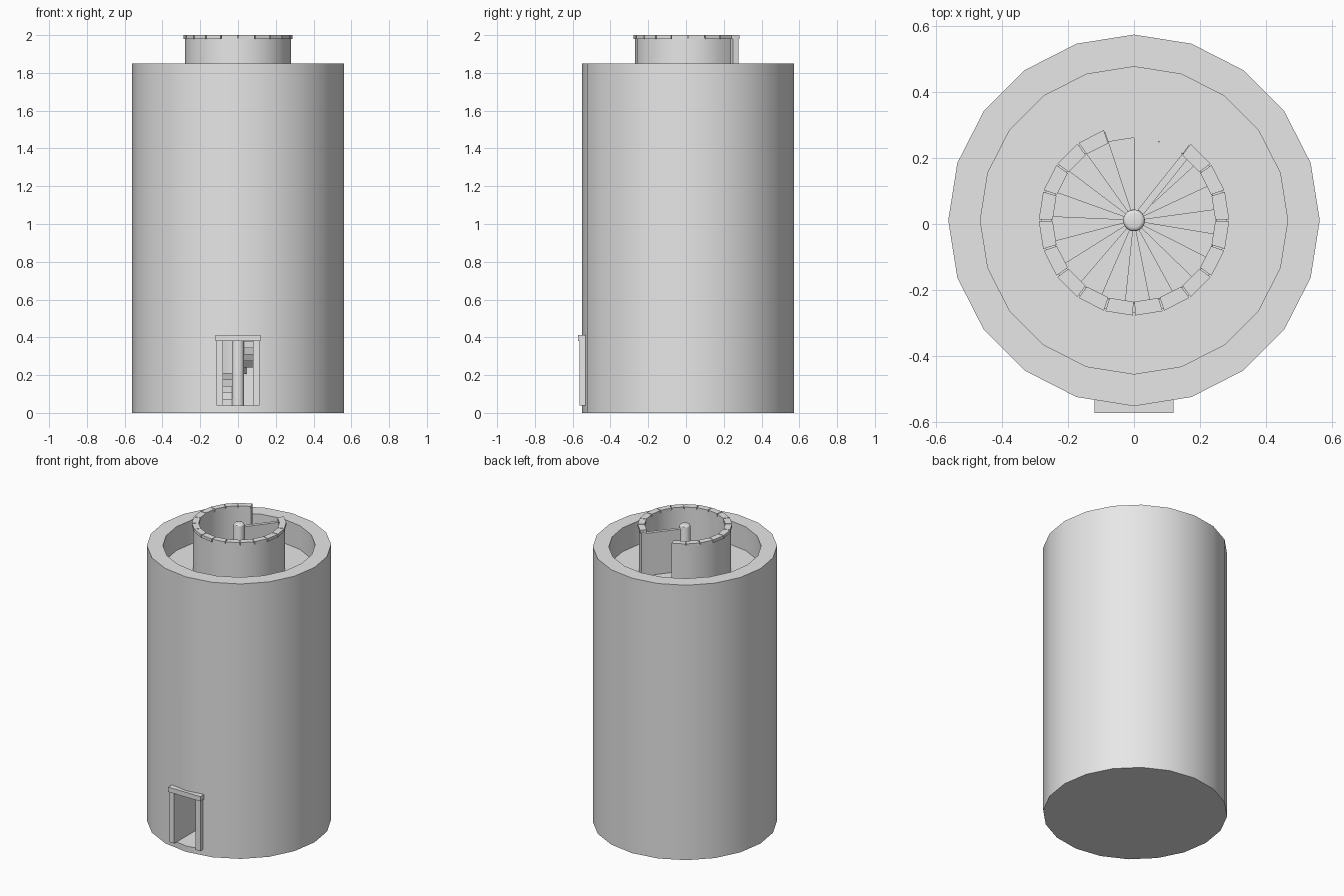
import bpy, bmesh, math

if "Cube" in bpy.data.objects:
    bpy.data.objects.remove(bpy.data.objects["Cube"])

CY = 0.011                      # tower axis offset in y
FLOOR, ROOF, RIM, TOP = 0.04, 1.69, 1.85, 2.0
SHAFT = 0.25

stone = bpy.data.materials.new("grey_stone")
stone.diffuse_color = (0.8, 0.8, 0.8, 1)
stone.use_nodes = True
stone.node_tree.nodes["Principled BSDF"].inputs["Base Color"].default_value = stone.diffuse_color


def polar(r, deg):
    a = math.radians(deg)
    return (r * math.cos(a), CY + r * math.sin(a))


def prism(name, pts, z0, z1, smooth=True):
    """Extrude a counter-clockwise outline from z0 to z1."""
    bm = bmesh.new()
    lo = [bm.verts.new((x, y, z0)) for x, y in pts]
    hi = [bm.verts.new((x, y, z1)) for x, y in pts]
    n = len(pts)
    bm.faces.new(lo[::-1])
    bm.faces.new(hi)
    for i in range(n):
        j = (i + 1) % n
        bm.faces.new((lo[i], lo[j], hi[j], hi[i]))
    bmesh.ops.recalc_face_normals(bm, faces=bm.faces)
    me = bpy.data.meshes.new(name)
    bm.to_mesh(me)
    bm.free()
    me.materials.append(stone)
    ob = bpy.data.objects.new(name, me)
    bpy.context.collection.objects.link(ob)
    if smooth:
        soften(ob)
    return ob


def soften(ob):
    bpy.ops.object.select_all(action='DESELECT')
    ob.select_set(True)
    bpy.context.view_layer.objects.active = ob
    bpy.ops.object.shade_smooth_by_angle(angle=math.radians(30))


def circle(r, n=20):
    return [polar(r, 90 + 360 * i / n) for i in range(n)]


def sector(r0, r1, a0, a1, n=1):
    angles = [a0 + (a1 - a0) * i / n for i in range(n + 1)]
    inner = [polar(r0, a) for a in reversed(angles)]
    return [polar(r1, a) for a in angles] + inner


def rect(x0, x1, y0, y1):
    return [(x0, y0), (x1, y0), (x1, y1), (x0, y1)]


def apply_modifier(ob, mod):
    bpy.ops.object.select_all(action='DESELECT')
    ob.select_set(True)
    bpy.context.view_layer.objects.active = ob
    bpy.ops.object.modifier_apply(modifier=mod.name)


def cut(ob, cutter):
    mod = ob.modifiers.new("cut", 'BOOLEAN')
    mod.operation = 'DIFFERENCE'
    mod.solver = 'EXACT'
    mod.object = cutter
    apply_modifier(ob, mod)
    bpy.data.objects.remove(cutter, do_unlink=True)


# Tower body: sunken roof, stair shaft and entrance passage cut out
tower = prism("tower_body", circle(0.562), 0, RIM, False)
cut(tower, prism("roof_cutter", circle(0.465), ROOF, 2.1, False))
cut(tower, prism("shaft_cutter", circle(SHAFT), FLOOR, 1.8, False))
cut(tower, prism("passage_cutter", rect(-0.08, 0.08, -0.7, -0.15), FLOOR, 0.38, False))
soften(tower)

# Door frame
for side, s in (("left", -1), ("right", 1)):
    x = sorted((s * 0.08, s * 0.114))
    prism(side + "_door_jamb", rect(x[0], x[1], -0.564, -0.5), FLOOR, 0.38, False)
prism("door_lintel", rect(-0.12, 0.12, -0.572, -0.5), 0.38, 0.412, False)

# Central post with a rounded top
post = prism("stair_post", circle(0.033, 20), FLOOR, TOP, False)
bm = bmesh.new()
bm.from_mesh(post.data)
rim = [e for e in bm.edges if all(v.co.z > 1.9 for v in e.verts)]
bmesh.ops.bevel(bm, geom=rim, offset=0.012, segments=3, profile=0.5, affect='EDGES')
bm.to_mesh(post.data)
bm.free()
soften(post)

# Spiral steps, counted down from the roof opening
STEPS, TURN = 47, 17.3
RISE = (ROOF - FLOOR) / (STEPS + 1)
for k in range(STEPS):
    a = 90 + TURN * k
    z = ROOF - RISE * (k + 1)
    prism("step_%02d" % (k + 1), sector(0.015, SHAFT + 0.002, a, a + TURN + 1),
          max(z - 0.04, FLOOR - 0.005), z, False)

# Landing level with the roof
prism("landing", sector(0.015, SHAFT, 50, 90, 4), ROOF - 0.04, ROOF, False)

# Stairwell wall above the roof, open at the back
prism("stairwell_wall", sector(SHAFT, 0.281, 108, 414, 17), ROOF - 0.005, 1.985)

# Capstones on the wall, one per side
for i in range(17):
    a = 108 + 18 * i
    prism("capstone_%02d" % (i + 1), sector(0.246, 0.288, a + 0.5, a + 17.5),
          1.98, TOP, False)

# Guard wall between the post and the end of the stairwell wall
a = math.radians(51.5)
dx, dy = math.cos(a), math.sin(a)
h = 0.011
guard = [(r * dx - s * h * dy, CY + r * dy + s * h * dx)
         for r, s in ((0.02, -1), (0.26, -1), (0.26, 1), (0.02, 1))]
prism("guard_wall", guard, ROOF - 0.04, 1.975, False)
